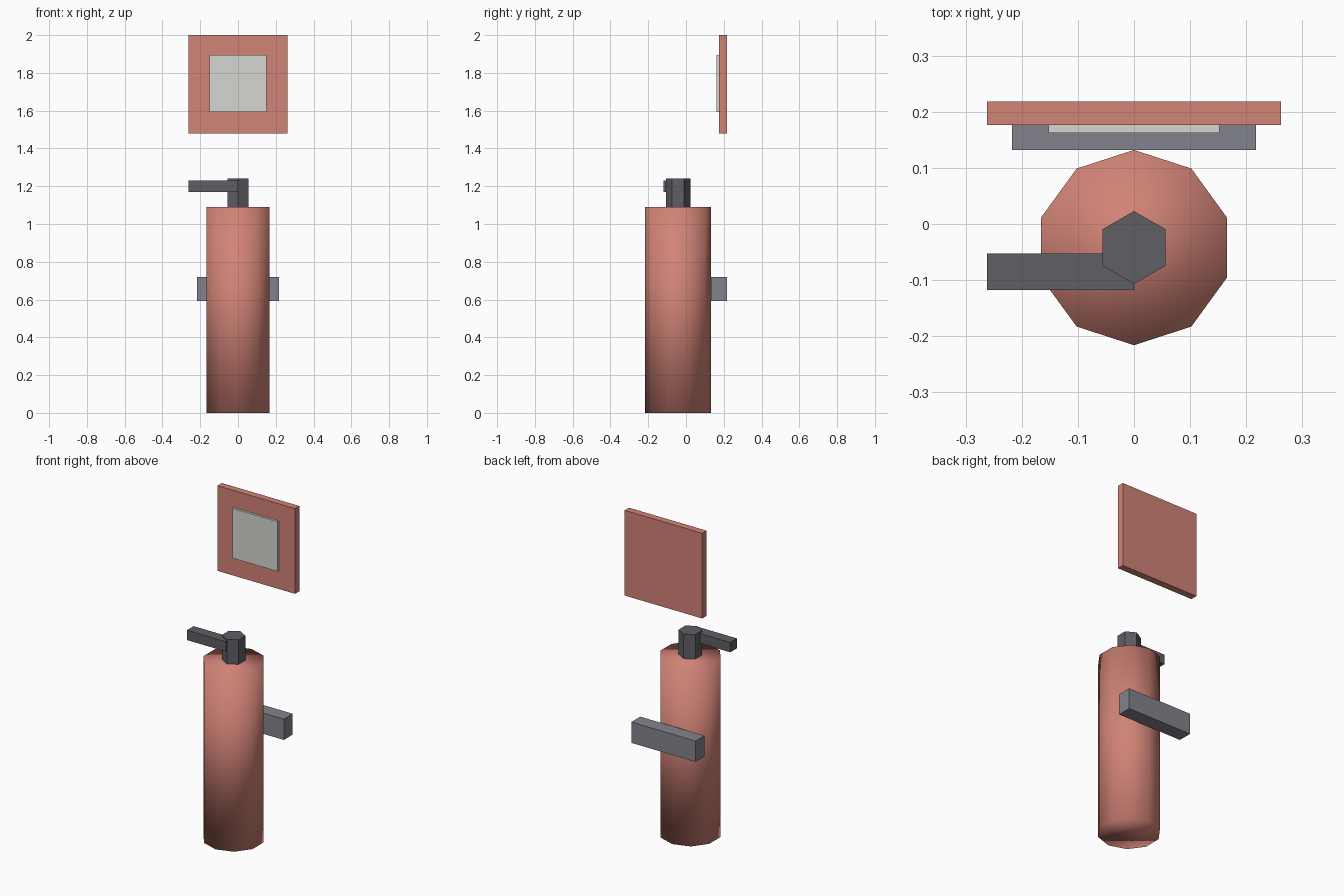
import bpy, bmesh, math
from mathutils import Matrix

if "Cube" in bpy.data.objects:
    bpy.data.objects.remove(bpy.data.objects["Cube"])


def material(name, srgb):
    lin = [((c / 255 + 0.055) / 1.055) ** 2.4 for c in srgb]
    m = bpy.data.materials.new(name)
    m.diffuse_color = (*lin, 1)
    m.use_nodes = True
    m.node_tree.nodes["Principled BSDF"].inputs["Base Color"].default_value = m.diffuse_color
    return m


RED = material("faded red", (209, 131, 118))
DARK = material("dark grey", (95, 94, 101))
GREY = material("mid grey", (130, 132, 140))
PALE = material("pale grey", (214, 214, 210))


def finish(name, bm, mat, smooth=False):
    bmesh.ops.recalc_face_normals(bm, faces=bm.faces)
    for f in bm.faces:
        f.smooth = smooth
    me = bpy.data.meshes.new(name)
    bm.to_mesh(me)
    bm.free()
    me.materials.append(mat)
    ob = bpy.data.objects.new(name, me)
    bpy.context.collection.objects.link(ob)
    return ob


def box(name, xs, ys, zs, mat):
    """Box spanning the given low/high pairs."""
    bm = bmesh.new()
    bmesh.ops.create_cube(bm, size=1)
    for v in bm.verts:
        v.co = [r[0] if c < 0 else r[1] for c, r in zip(v.co, (xs, ys, zs))]
    return finish(name, bm, mat)


def prism(name, sides, radius, y, z0, z1, mat, smooth=False):
    """Upright prism with a corner pointing to the back."""
    bm = bmesh.new()
    ring = [bm.verts.new((radius * math.sin(2 * math.pi * i / sides),
                          y + radius * math.cos(2 * math.pi * i / sides), z0))
            for i in range(sides)]
    base = bm.faces.new(ring)
    top = bmesh.ops.extrude_face_region(bm, geom=[base], use_keep_orig=True)
    for v in top["geom"]:
        if isinstance(v, bmesh.types.BMVert):
            v.co.z = z1
    return finish(name, bm, mat, smooth)


# Extinguisher body and valve
prism("tank", 10, 0.174, -0.042, 0, 1.09, RED, smooth=True)
prism("valve", 6, 0.065, -0.042, 1.09, 1.24, DARK)
box("lever", (-0.262, 0), (-0.118, -0.053), (1.17, 1.23), DARK)

# Wall bracket behind the tank
box("wall_bracket", (-0.217, 0.217), (0.132, 0.218), (0.593, 0.72), GREY)

# Wall sign with raised pale panel
box("sign_board", (-0.262, 0.262), (0.176, 0.218), (1.48, 2.0), RED)
box("sign_panel", (-0.152, 0.152), (0.162, 0.178), (1.593, 1.896), PALE)
